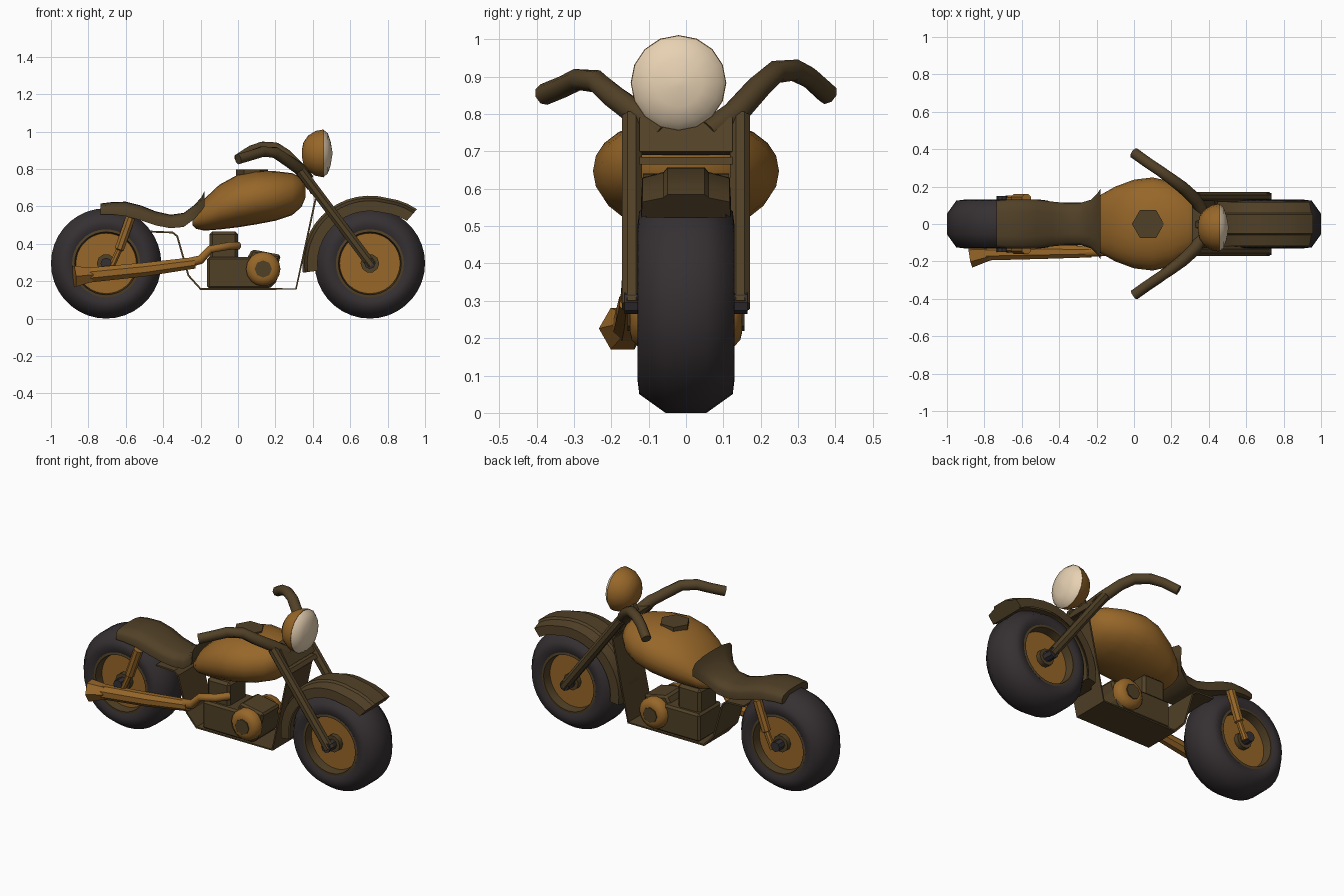
import bpy, bmesh, math
from mathutils import Vector

if "Cube" in bpy.data.objects:
    bpy.data.objects.remove(bpy.data.objects["Cube"])

def material(name, rgb):
    m = bpy.data.materials.new(name)
    m.diffuse_color = (*rgb, 1)
    m.use_nodes = True
    m.node_tree.nodes["Principled BSDF"].inputs["Base Color"].default_value = m.diffuse_color
    return m

ORANGE = material("amber paint", (0.31, 0.135, 0.022))
BROWN = material("dark brown", (0.082, 0.052, 0.02))
RUBBER = material("black rubber", (0.036, 0.029, 0.031))
STEEL = material("dark steel", (0.035, 0.03, 0.034))
CREAM = material("cream lens", (0.80, 0.64, 0.45))

def build(name, verts, faces, mat, angle=40):
    me = bpy.data.meshes.new(name)
    me.from_pydata([tuple(v) for v in verts], [], faces)
    bm = bmesh.new()
    bm.from_mesh(me)
    bmesh.ops.recalc_face_normals(bm, faces=bm.faces)
    bm.to_mesh(me)
    bm.free()
    me.materials.append(mat)
    if angle:
        me.shade_smooth()
        me.set_sharp_from_angle(angle=math.radians(angle))
    ob = bpy.data.objects.new(name, me)
    bpy.context.collection.objects.link(ob)
    return ob

def loft(name, rings, mat, angle=40, closed=False):
    """Skin a list of equal rings; cap the ends unless closed into a loop."""
    n, k = len(rings[0]), len(rings)
    verts = [v for r in rings for v in r]
    faces = []
    for i in range(k if closed else k - 1):
        a, b = i * n, (i + 1) % k * n
        faces += [(a + j, a + (j + 1) % n, b + (j + 1) % n, b + j) for j in range(n)]
    if not closed:
        faces += [tuple(range(n)), tuple(range((k - 1) * n, k * n))]
    return build(name, verts, faces, mat, angle)

def lathe(name, profile, centre, axis, sides, mat, angle=40, closed=False):
    """Profile is (offset along axis, radius)."""
    rings = []
    for o, r in profile:
        ring = []
        for j in range(sides):
            t = 2 * math.pi * j / sides
            c, s = r * math.cos(t), r * math.sin(t)
            p = {"x": (o, c, s), "y": (c, o, s), "z": (c, s, o)}[axis]
            ring.append(Vector(centre) + Vector(p))
        rings.append(ring)
    return loft(name, rings, mat, angle, closed)

def tube(name, path, radii, mat, sides=8, angle=40):
    pts = [Vector(p) for p in path]
    rings = []
    for i, p in enumerate(pts):
        t = (pts[min(i + 1, len(pts) - 1)] - pts[max(i - 1, 0)]).normalized()
        u = t.cross(Vector((0, 1, 0))).normalized()
        v = t.cross(u)
        rings.append([p + radii[i] * (u * math.cos(a) + v * math.sin(a))
                      for a in [2 * math.pi * (j + 0.5) / sides for j in range(sides)]])
    return loft(name, rings, mat, angle)

def prism(name, outline, y0, y1, mat, bevel=0.0):
    """Extrude an x-z outline along y."""
    ob = loft(name, [[(x, y, z) for x, z in outline] for y in (y0, y1)], mat, 0)
    if bevel:
        mod = ob.modifiers.new("bevel", "BEVEL")
        mod.width, mod.segments = bevel, 1
    return ob

# Wheels
for label, x, hub in (("front", 0.705, 0.165), ("rear", -0.705, 0.15)):
    c = (x, 0, 0.295)
    half = [(0.055, 0.295), (0.125, 0.245), (0.13, 0.205), (0.118, 0.178)]
    lathe(label + "_tyre", half + [(-y, r) for y, r in half[::-1]], c, "y", 36, RUBBER, 60, True)
    lip = [(0.12, 0.182), (0.122, 0.168), (0.06, 0.16)]
    lathe(label + "_rim", lip + [(-y, r) for y, r in lip[::-1]], c, "y", 36, BROWN, 40, True)
    lathe(label + "_wheel_disc", [(-0.07, 0.164), (0.07, 0.164)], c, "y", 36, ORANGE)
    lathe(label + "_hub", [(-0.1, 0.05), (0.1, 0.05)], c, "y", 10, BROWN)
    lathe(label + "_axle", [(-hub, 0.03), (hub, 0.03)], c, "y", 8, STEEL)

# Front fender: a shell section swept around the front wheel, flared at the tip
section = [(0.12, 0.28), (0.117, 0.335), (0.06, 0.35), (0.05, 0.362)]
inner = [(0.045, 0.335), (0.1, 0.315), (0.108, 0.28)]
half = inner[::-1] + section
section = half + [(-y, r) for y, r in half[::-1]]
rings = []
for i in range(17):
    a = math.radians(188 - i * (188 - 49) / 16)
    flare = 0.022 * max(0, (i - 13) / 3)
    rings.append([(0.705 + (r + flare) * math.cos(a), y, 0.295 + (r + flare) * math.sin(a))
                  for y, r in section])
# close the shell by leaving the inner span inside the tyre gap
loft("front_fender", rings, BROWN, 35)

# Forks, handlebars and shocks on both sides
for side, s in (("right", -1), ("left", 1)):
    tube(side + "_fork", [(0.335, s * 0.145, 0.79), (0.715, s * 0.145, 0.285)],
         [0.029, 0.029], BROWN, 8, 30).scale.y = 1
    d = 0.0125 * s
    tube(side + "_handlebar",
         [(0.37, s * 0.06, 0.75), (0.33, s * 0.13, 0.80), (0.26, s * 0.195, 0.86 + d),
          (0.2, s * 0.24, 0.90 + d), (0.13, s * 0.29, 0.905 + d),
          (0.07, s * 0.33, 0.885 + d), (0.0, s * 0.38, 0.852)],
         [0.035, 0.035, 0.033, 0.031, 0.03, 0.029, 0.029], BROWN, 8, 50)
    tube(side + "_shock",
         [(-0.575, s * 0.135, 0.54), (-0.635, s * 0.135, 0.37),
          (-0.637, s * 0.135, 0.365), (-0.68, s * 0.135, 0.27)],
         [0.027, 0.027, 0.018, 0.018], ORANGE, 8)

# Steering head and clamps
prism("steering_head", [(0.31, 0.79), (0.375, 0.79), (0.43, 0.70), (0.37, 0.69)],
      -0.125, 0.125, BROWN)
prism("lower_clamp", [(0.38, 0.685), (0.435, 0.685), (0.45, 0.665), (0.39, 0.665)],
      -0.125, 0.125, BROWN)

# Headlight
hc = (0, -0.02, 0.883)
lathe("headlight_shell", [(0.342, 0.02), (0.35, 0.06), (0.375, 0.095), (0.415, 0.12), (0.457, 0.128)],
      hc, "x", 16, ORANGE, 50)
lathe("headlight_lens", [(0.456, 0.127), (0.48, 0.108), (0.495, 0.065), (0.504, 0.012)],
      hc, "x", 16, CREAM, 50)
tube("headlight_bracket", [(0.34, 0, 0.76), (0.39, -0.01, 0.84)], [0.03, 0.03], BROWN, 6)

# Fuel tank: x, bottom, top, half width
rings = []
for x, zb, zt, w in [(-0.243, 0.50, 0.535, 0.06), (-0.225, 0.48, 0.575, 0.11),
                     (-0.18, 0.47, 0.64, 0.155), (-0.1, 0.476, 0.715, 0.20),
                     (0, 0.488, 0.77, 0.237), (0.1, 0.504, 0.79, 0.249),
                     (0.2, 0.523, 0.788, 0.227), (0.29, 0.553, 0.777, 0.177),
                     (0.34, 0.597, 0.755, 0.125), (0.36, 0.645, 0.72, 0.06)]:
    ring = []
    for j in range(24):
        c, s = math.cos(j * math.pi / 12), math.sin(j * math.pi / 12)
        ring.append((x, w * math.copysign(abs(c) ** 0.92, c),
                     (zb + zt) / 2 + (zt - zb) / 2 * math.copysign(abs(s) ** 0.92, s)))
    rings.append(ring)
loft("fuel_tank", rings, ORANGE, 60)
lathe("fuel_cap", [(-0.03, 0.086), (0.006, 0.086)], (0.075, 0, 0.79), "z", 6, BROWN, 0)

# Seat and rear fender in one sweep: x, bottom, top, half width
rings = []
for x, zb, zt, w in [(-0.735, 0.555, 0.615, 0.125), (-0.68, 0.557, 0.622, 0.13),
                     (-0.6, 0.548, 0.625, 0.132), (-0.52, 0.525, 0.605, 0.13),
                     (-0.44, 0.498, 0.573, 0.12), (-0.36, 0.483, 0.555, 0.112),
                     (-0.29, 0.49, 0.565, 0.112), (-0.23, 0.535, 0.61, 0.13),
                     (-0.195, 0.575, 0.65, 0.165), (-0.178, 0.60, 0.685, 0.19)]:
    h = zt - zb
    rings.append([(x, y * w, zb + k * h) for y, k in
                  [(-1, 0), (-1, 0.5), (-0.88, 0.8), (-0.5, 0.97), (0, 1),
                   (0.5, 0.97), (0.88, 0.8), (1, 0.5), (1, 0)]])
loft("seat", rings, BROWN, 50)

# Frame: a thin bent sheet under the seat, engine and steering head
path = [(-0.47, 0.465), (-0.35, 0.46), (-0.325, 0.44), (-0.265, 0.23), (-0.2, 0.158),
        (0.31, 0.158), (0.415, 0.64)]
n = len(path)
frame = build("frame_sheet", [(x, y, z) for y in (-0.115, 0.115) for x, z in path],
              [(i, i + 1, n + i + 1, n + i) for i in range(n - 1)], BROWN, 0)
solid = frame.modifiers.new("thickness", "SOLIDIFY")
solid.thickness, solid.offset = 0.01, 0

# Engine
prism("crankcase", [(-0.165, 0.16), (0.17, 0.16), (0.21, 0.2), (0.21, 0.29), (0.08, 0.33), (-0.165, 0.33)],
      -0.11, 0.11, BROWN, 0.012)
prism("rear_cylinder", [(-0.152, 0.3), (0.0, 0.3), (0.0, 0.465), (-0.152, 0.465)],
      -0.085, 0.085, BROWN, 0.015)
prism("front_cylinder", [(0.03, 0.29), (0.2, 0.24), (0.23, 0.34), (0.075, 0.37)],
      -0.085, 0.085, BROWN, 0.012)
for side, s in (("right", -1), ("left", 1)):
    lathe(side + "_engine_cover", [(s * 0.09, 0.092), (s * 0.125, 0.092), (s * 0.145, 0.07), (s * 0.15, 0.05)],
          (0.135, 0, 0.265), "y", 16, ORANGE, 50)
    lathe(side + "_cover_cap", [(s * 0.13, 0.046), (s * 0.156, 0.046)], (0.135, 0, 0.265), "y", 8, BROWN, 0)

# Exhaust on the right side
tube("exhaust_pipe", [(0.0, -0.08, 0.39), (-0.05, -0.14, 0.388), (-0.15, -0.15, 0.37),
                      (-0.2, -0.15, 0.315), (-0.27, -0.15, 0.297)],
     [0.022, 0.022, 0.022, 0.026, 0.028], ORANGE, 8, 50)
tube("muffler", [(-0.23, -0.148, 0.298), (-0.5, -0.15, 0.262), (-0.8, -0.155, 0.232)],
     [0.033, 0.04, 0.043], ORANGE, 8)
tube("exhaust_tip", [(-0.78, -0.155, 0.234), (-0.875, -0.17, 0.225)], [0.042, 0.064], ORANGE, 6, 0)
